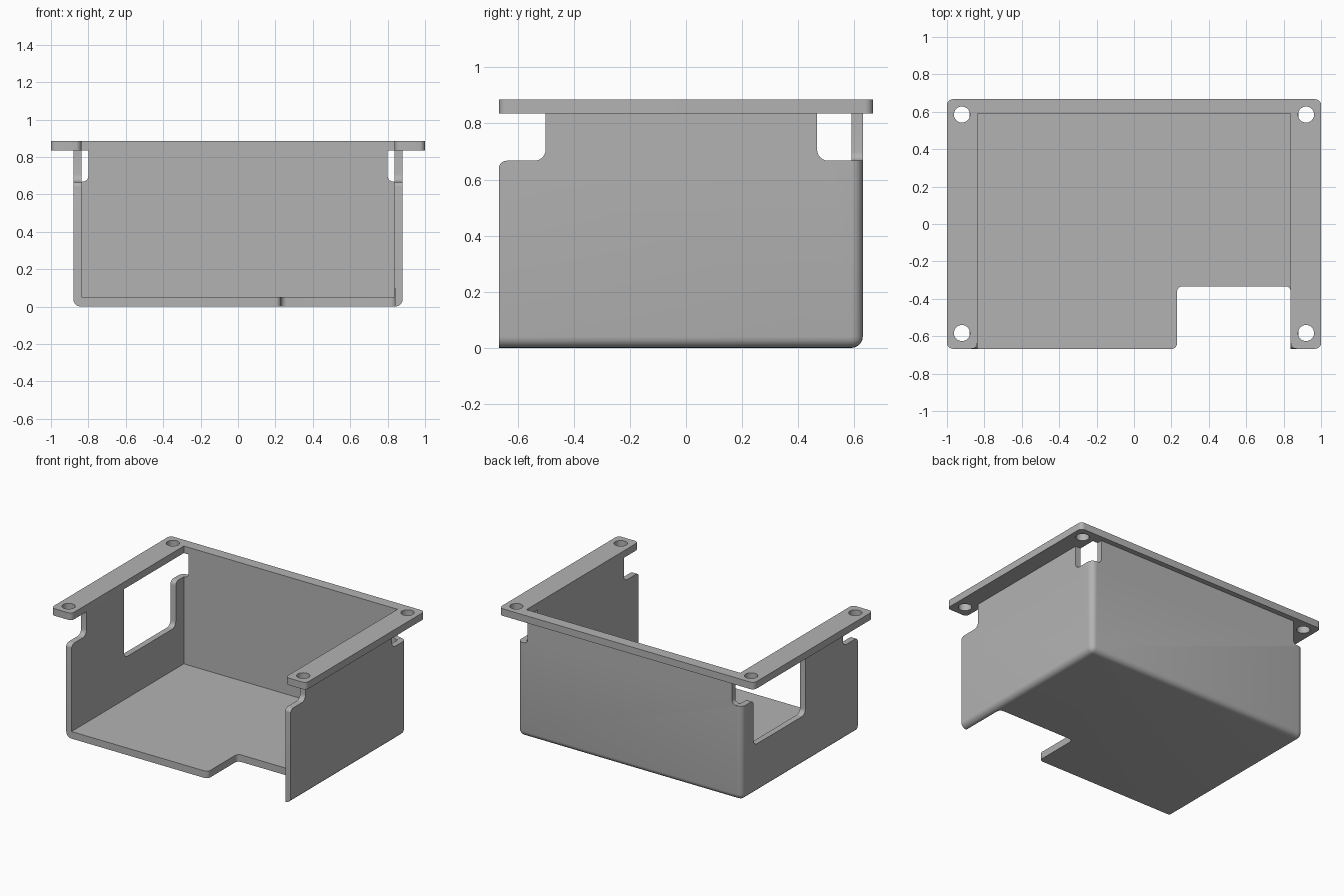
import bpy, bmesh, math
from mathutils import Vector

if "Cube" in bpy.data.objects:
    bpy.data.objects.remove(bpy.data.objects["Cube"])

grey = bpy.data.materials.new("plain_grey")
grey.diffuse_color = (0.45, 0.45, 0.45, 1)
grey.use_nodes = True
grey.node_tree.nodes["Principled BSDF"].inputs["Base Color"].default_value = grey.diffuse_color


def rounded(points, steps=6):
    """Corners (u, v) or (u, v, radius) -> outline; all rounded corners are square."""
    out = []
    for i, p in enumerate(points):
        c = Vector(p[:2])
        if len(p) == 2:
            out.append(c)
            continue
        a = (Vector(points[i - 1][:2]) - c).normalized()
        b = (Vector(points[(i + 1) % len(points)][:2]) - c).normalized()
        centre = c + (a + b) * p[2]
        for k in range(steps + 1):
            t = math.pi / 2 * k / steps
            out.append(centre - p[2] * (b * math.cos(t) + a * math.sin(t)))
    return out


def make_object(name, bm):
    bmesh.ops.recalc_face_normals(bm, faces=bm.faces)
    mesh = bpy.data.meshes.new(name)
    bm.to_mesh(mesh)
    bm.free()
    mesh.materials.append(grey)
    obj = bpy.data.objects.new(name, mesh)
    bpy.context.collection.objects.link(obj)
    return obj


def prism(name, points, axis, lo, hi):
    """Extrude an outline along x (y,z outline), y (x,z outline) or z (x,y outline)."""
    place = {"x": lambda u, v, w: (w, u, v),
             "y": lambda u, v, w: (u, w, v),
             "z": lambda u, v, w: (u, v, w)}[axis]
    bm = bmesh.new()
    outline = rounded(points)
    low = [bm.verts.new(place(p.x, p.y, lo)) for p in outline]
    high = [bm.verts.new(place(p.x, p.y, hi)) for p in outline]
    bm.faces.new(low)
    bm.faces.new(high)
    n = len(outline)
    for i in range(n):
        j = (i + 1) % n
        bm.faces.new((low[i], low[j], high[j], high[i]))
    return make_object(name, bm)


def rect(u0, u1, v0, v1):
    return [(u0, v0), (u1, v0), (u1, v1), (u0, v1)]


def cut(target, cutter):
    cutter.hide_render = True
    mod = target.modifiers.new("cut", "BOOLEAN")
    mod.operation, mod.solver, mod.object = "DIFFERENCE", "EXACT", cutter
    bpy.context.view_layer.objects.active = target
    bpy.ops.object.modifier_apply(modifier=mod.name)
    bpy.data.objects.remove(cutter)


OUT, INN, FRONT, BACK, RIM, TOP = 0.88, 0.838, -0.667, 0.63, 0.835, 0.885
STEP = 0.667

# Tray body: block with rounded bottom and back edges
tray = prism("tray_body", rect(-OUT, OUT, FRONT, BACK), "z", 0, RIM)
bm = bmesh.new()
bm.from_mesh(tray.data)
edges = []
for e in bm.edges:
    mid = (e.verts[0].co + e.verts[1].co) / 2
    bottom = mid.z < 0.01 and mid.y > FRONT + 0.01
    back_post = mid.y > BACK - 0.01 and abs(mid.x) > OUT - 0.01
    if bottom or back_post:
        edges.append(e)
bmesh.ops.bevel(bm, geom=edges, offset=0.04, segments=5, profile=0.5, affect="EDGES")
bm.to_mesh(tray.data)
bm.free()

# Hollow inside, open at the front and top
cut(tray, prism("cavity", rect(-INN, INN, -1, 0.59), "z", 0.05, 1.2))

# Floor cut-out at the front right
cut(tray, prism("floor_notch", [(0, -0.8), (0, -0.668), (0.23, -0.668, 0.03),
    (0.23, -0.333, 0.03), (0.8385, -0.333, 0.03), (0.8385, -0.8)], "z", -0.1, 0.1))

# Front screw clearance on both side walls
for lo, hi in ((-1, -0.8), (0.8, 1)):
    cut(tray, prism("front_notch", [(-0.8, 1), (-0.8, 0.6), (-0.668, 0.6),
        (-0.668, STEP, 0.03), (-0.5, STEP, 0.04), (-0.5, 1)], "x", lo, hi))

# Back clearance on the right wall; window joined to the clearance on the left wall
cut(tray, prism("back_notch", [(0.467, 1), (0.467, STEP, 0.04), (0.8, STEP), (0.8, 1)],
                "x", 0.835, 1))
cut(tray, prism("side_window", [(-0.08, 1), (-0.08, 0.345, 0.04), (0.5, 0.345, 0.04),
    (0.5, STEP, 0.03), (0.8, STEP), (0.8, 1)], "x", -1, -0.835))

# Back wall corner clearances
for s in (-1, 1):
    cut(tray, prism("corner_notch", [(s * 0.8, 1), (s * 0.8, STEP + 0.001, 0.03),
        (s, STEP + 0.001), (s, 1)], "y", 0.55, 0.8))

# U-shaped mounting flange with four screw holes
R = 0.03
flange = prism("mounting_flange", [
    (-1, FRONT, R), (-INN, FRONT, R), (-INN, 0.59), (INN, 0.59), (INN, FRONT, R),
    (1, FRONT, R), (1, 0.667, R), (-1, 0.667, R)], "z", RIM, TOP)
for x in (-0.92, 0.92):
    for y in (-0.583, 0.585):
        ring = [(x + 0.043 * math.cos(k * math.pi / 16), y + 0.043 * math.sin(k * math.pi / 16))
                for k in range(32)]
        cut(flange, prism("screw_hole", ring, "z", 0.7, 1))

# Smooth only the rounded edges
for obj in (tray, flange):
    bpy.ops.object.select_all(action="DESELECT")
    obj.select_set(True)
    bpy.context.view_layer.objects.active = obj
    bpy.ops.object.shade_smooth_by_angle(angle=math.radians(30))
